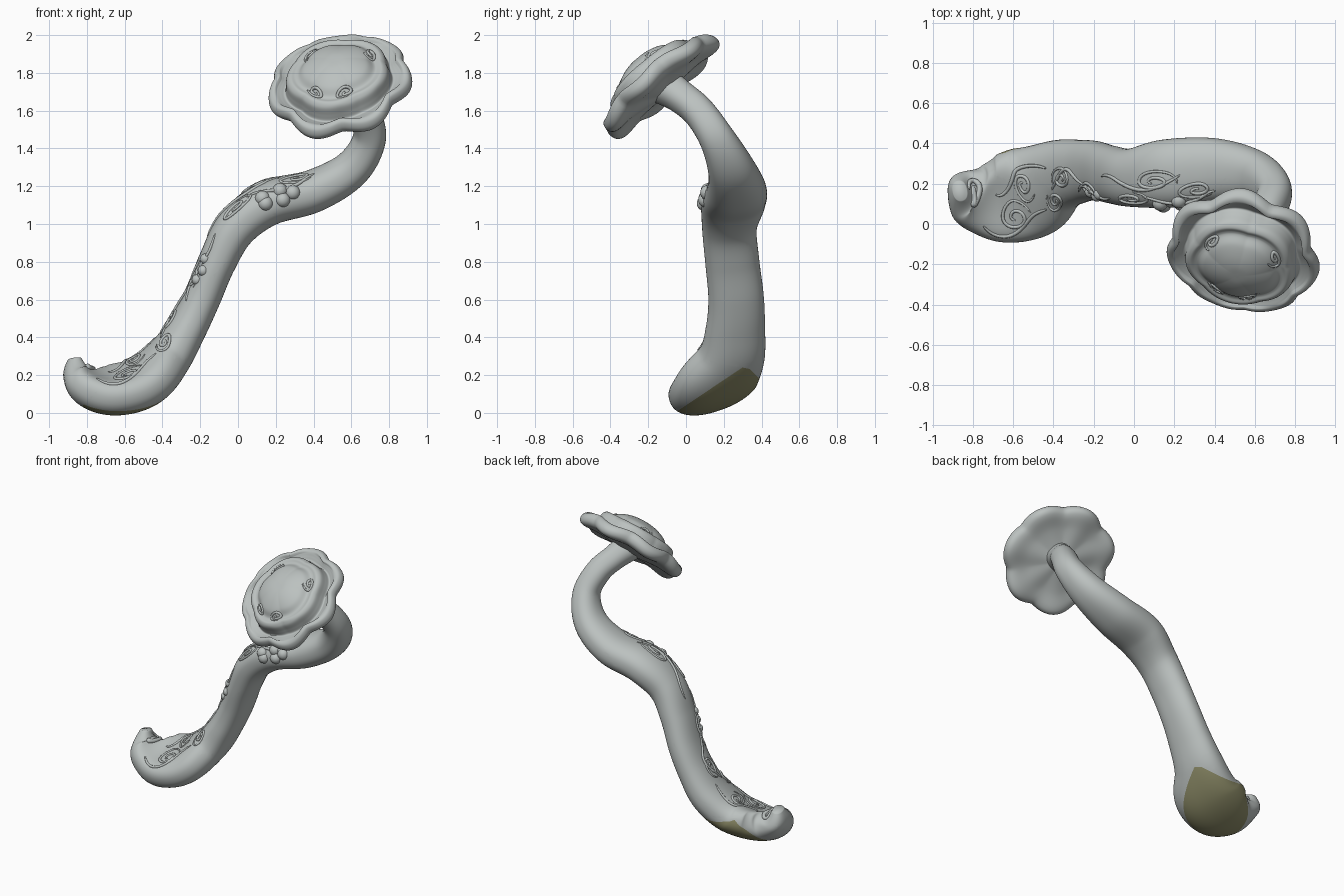
import bpy, bmesh
from math import sin, cos, pi, exp, copysign
from mathutils import Vector

if "Cube" in bpy.data.objects:
    bpy.data.objects.remove(bpy.data.objects["Cube"])


def material(name, colour):
    m = bpy.data.materials.new(name)
    m.use_nodes = True
    m.diffuse_color = colour
    m.node_tree.nodes["Principled BSDF"].inputs["Base Color"].default_value = colour
    return m


grey = material("stone grey", (0.50, 0.535, 0.525, 1))
olive = material("olive base", (0.27, 0.265, 0.14, 1))


def spline(keys, t):
    """Smooth value through the keys, t from 0 to 1."""
    f = min(max(t, 0), 1) * (len(keys) - 1)
    i = min(int(f), len(keys) - 2)
    f -= i
    a, b, c, d = (Vector(keys[min(max(i + k, 0), len(keys) - 1)]) for k in (-1, 0, 1, 2))
    return b + (c - a) * (f / 2) + (a * 2 - b * 5 + c * 4 - d) * (f * f / 2) \
        + (b * 3 - a - c * 3 + d) * (f ** 3 / 2)


def loft(name, point, rows, cols):
    """Closed tube skinned over point(row, col)."""
    bm = bmesh.new()
    rings = [[bm.verts.new(point(i / (rows - 1), j / cols)) for j in range(cols)]
             for i in range(rows)]
    for r, q in zip(rings, rings[1:]):
        for j in range(cols):
            k = (j + 1) % cols
            bm.faces.new((r[j], r[k], q[k], q[j]))
    bm.faces.new(rings[0])
    bm.faces.new(rings[-1])
    bmesh.ops.recalc_face_normals(bm, faces=bm.faces)
    return finish(name, bm)


def finish(name, bm):
    me = bpy.data.meshes.new(name)
    bm.to_mesh(me)
    bm.free()
    for m in (grey, olive):
        me.materials.append(m)
    me.polygons.foreach_set("use_smooth", [True] * len(me.polygons))
    ob = bpy.data.objects.new(name, me)
    bpy.context.collection.objects.link(ob)
    return ob


# Stem: centre x, y, z, half thickness, half width
STEM = [(-.865, .165, .285, .035, .05), (-.85, .15, .20, .08, .115),
        (-.775, .125, .145, .115, .17), (-.65, .125, .13, .128, .225),
        (-.5, .165, .175, .13, .23), (-.37, .24, .295, .118, .18),
        (-.27, .262, .45, .103, .157), (-.19, .265, .61, .098, .147),
        (-.11, .245, .8, .1, .143), (-.01, .23, .98, .11, .145),
        (.16, .25, 1.11, .118, .17), (.4, .268, 1.175, .112, .158),
        (.6, .24, 1.29, .1, .125), (.695, .165, 1.45, .088, .095),
        (.665, .07, 1.59, .085, .085), (.6, -.03, 1.675, .085, .085),
        (.54, -.13, 1.74, .1, .1)]


def stem(t, a):
    """Stem surface: a = 0.25 is the middle of the carved upper side."""
    k = spline(STEM, t)
    step = .01
    tangent = (spline(STEM, t + step) - spline(STEM, t - step)).to_3d().normalized()
    foot = exp(-(t / .3) ** 2)
    up = tangent.cross(Vector((-.25 * foot, 1, .12 + .28 * foot))).normalized()
    side = up.cross(tangent)
    c, s = cos(2 * pi * a), sin(2 * pi * a)
    e = .88
    x = copysign(abs(c) ** e, c) * k[4]
    z = copysign(abs(s) ** e, s) * k[3]
    if s > 0:  # scooped foot with a raised rim
        z *= 1 - .4 * exp(-((t - .17) / .09) ** 2) * s ** 3
    return k.to_3d() + side * x + up * z


stem_ob = loft("stem", stem, 150, 56)

# Olive patch under the foot, cut cleanly by planes (point, outward direction)
PATCH = [(Vector(p), Vector(n)) for p, n in (
    ((0, 0, .04), (0, -.67, 1)), ((0, .37, .2), (0, 1, 1)),
    ((0, .3, .24), (0, .2, 1)), ((-.8, 0, .06), (-1, 0, 1)))]
bm = bmesh.new()
bm.from_mesh(stem_ob.data)
for p, n in PATCH:
    bmesh.ops.bisect_plane(bm, geom=bm.verts[:] + bm.edges[:] + bm.faces[:],
                           plane_co=p, plane_no=n)
for f in bm.faces:
    if all((f.calc_center_median() - p).dot(n) < 0 for p, n in PATCH):
        f.material_index = 1
bm.to_mesh(stem_ob.data)
bm.free()

# Head frame
N = Vector((-.17, -.65, .74)).normalized()
U = Vector((1, -.26, 0))
U = (U - N * U.dot(N)).normalized()
V = N.cross(U)
C = Vector((.54, -.145, 1.742))
LOBES = 7

# Head profile: share of the radius, height; underside, rolled rim, tier, dome
HEAD = [(.05, -.075), (.3, -.06), (.6, -.05), (.85, -.055), (.96, -.042), (1, -.01),
        (.97, .025), (.9, .035), (.83, .02), (.77, .01), (.745, .04), (.72, .085),
        (.66, .105), (.59, .1), (.54, .105), (.45, .135), (.3, .158), (.15, .17),
        (.01, .172)]


def lobe(th):
    """Rounded petal wave from 0 in the notches to 1."""
    return (cos(LOBES * th / 2) ** 2 + .02) ** .45


def head(t, a):
    th = 2 * pi * a
    s, h = spline(HEAD, t)
    outer = .35 + .04 * lobe(th)
    inner = .355 + .025 * abs(cos(2.5 * th + .8))
    mix = min(max((s - .7) / .2, 0), 1) if t > .4 else 1
    r = s * (inner + (outer - inner) * mix)
    if t < .4:  # scalloped underside
        h += .025 * sin(LOBES * th / 2) ** 2 * s * s
    h -= .02 * sin(th) ** 2 * s * s
    return C + (U * cos(th) + V * sin(th)) * r + N * h


loft("flower_head", head, 110, 140)


def tube(name, points, radius):
    """Tapered relief strand along the points."""
    cu = bpy.data.curves.new(name, "CURVE")
    cu.dimensions = "3D"
    cu.bevel_depth = radius
    cu.bevel_resolution = 2
    cu.use_fill_caps = True
    cu.materials.append(grey)
    sp = cu.splines.new("POLY")
    sp.points.add(len(points) - 1)
    n = len(points) - 1
    for i, p in enumerate(points):
        sp.points[i].co = (*p, 1)
        sp.points[i].radius = .35 + .65 * sin(pi * i / n) ** .5 if 0 < i < n else .35
    sp.use_smooth = True
    ob = bpy.data.objects.new(name, cu)
    bpy.context.collection.objects.link(ob)


def scroll(surface, name, t, a, rt, ra, turns, phase, radius):
    """Spiral relief laid on a surface."""
    pts = []
    for i in range(48):
        f = i / 47
        ang = phase + turns * 2 * pi * f
        r = 1 - .85 * f
        pts.append(surface(t + rt * r * cos(ang), a + ra * r * sin(ang)))
    tube(name, pts, radius)


# Scrolls carved along the stem
for i, (t, a, size) in enumerate([(.21, .3, .035), (.26, .22, .03), (.32, .36, .034),
                                  (.37, .27, .03), (.47, .33, .03), (.58, .36, .028),
                                  (.62, .27, .026), (.67, .33, .03)]):
    sign = 1 if i % 2 else -1
    scroll(stem, f"stem_scroll_{i + 1}", t, a, size, sign * size * 1.7, 1.7, i, .009)

# Flowing leaf lines between the scrolls
for i, (t, a, length) in enumerate([(.14, .35, .14), (.17, .19, .16), (.33, .27, .13),
                                    (.42, .35, .12), (.53, .27, .12), (.6, .38, .1)]):
    pts = [stem(t + length * f / 24, a + .035 * sin(f / 4 + i)) for f in range(25)]
    tube(f"stem_leaf_{i + 1}", pts, .010)

# Curled lip at the end of the foot
scroll(stem, "foot_curl", .06, .25, .04, .1, 1.4, pi, .016)


def bud(name, t, a, size):
    """Round bead sunk a little into the stem."""
    bm = bmesh.new()
    bmesh.ops.create_icosphere(bm, subdivisions=3, radius=size)
    ob = finish(name, bm)
    ob.location = stem(t, a).lerp(spline(STEM, t).to_3d(), .1)


# Bud cluster on the bend and a small one half way up
for i in range(5):
    ang = 2 * pi * i / 5
    bud(f"bend_bud_{i + 1}", .635 + .022 * cos(ang), .45 + .04 * sin(ang), .04)
for i in range(3):
    bud(f"middle_bud_{i + 1}", .465 + .017 * i, .37 + .03 * (i % 2), .03)

# Curls on the inner tier of the head
for i, a in enumerate((.1, .4, .68, .82)):
    sign = 1 if i % 2 else -1
    scroll(head, f"head_scroll_{i + 1}", .775, a, .06, sign * .045, 1.5, i, .009)
